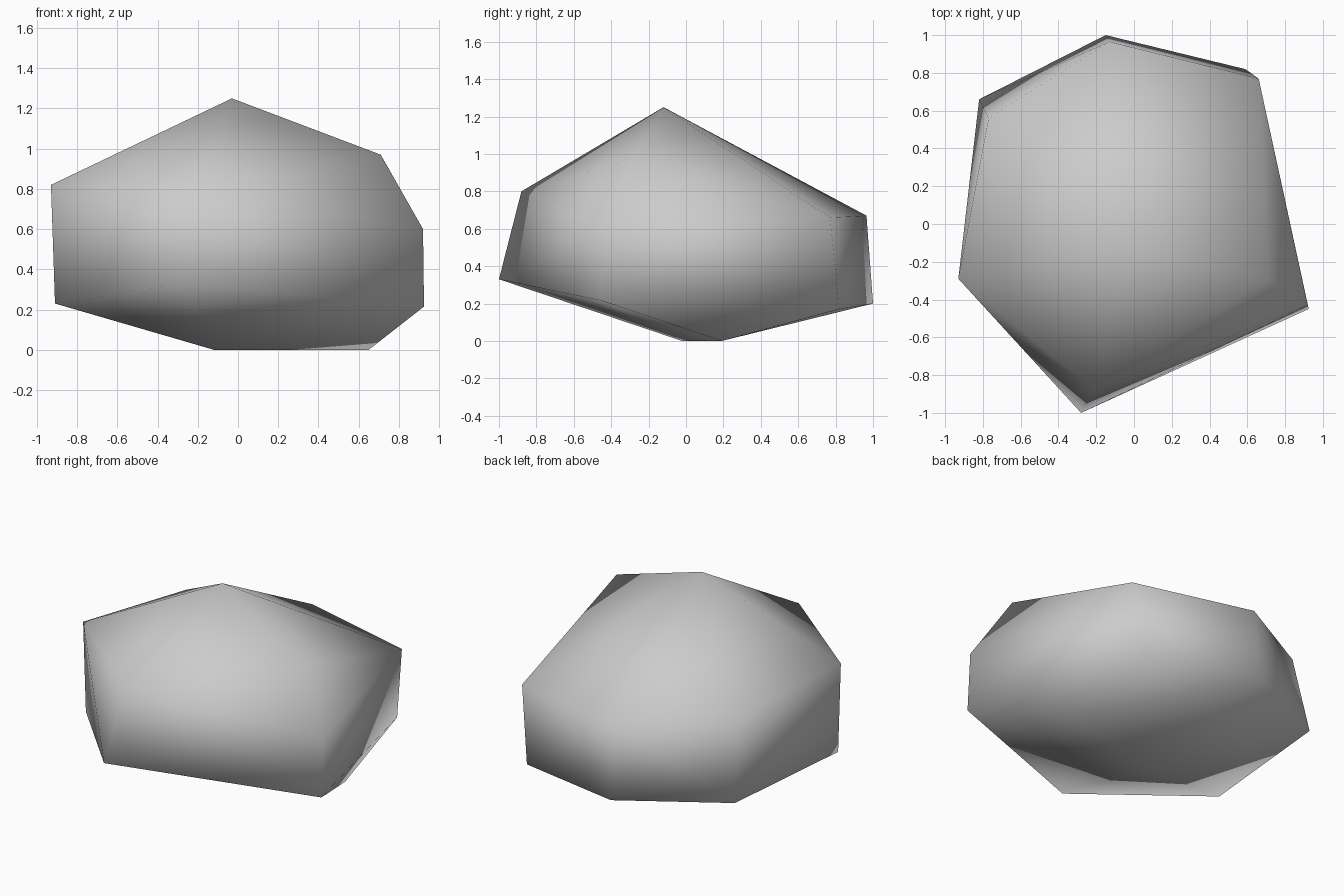
import bpy
import bmesh
from mathutils import Vector

# Remove the default cube only
default_cube = bpy.data.objects.get("Cube")
if default_cube:
    bpy.data.objects.remove(default_cube, do_unlink=True)


def make_material(name, colour):
    material = bpy.data.materials.new(name)
    material.use_nodes = True
    material.diffuse_color = colour
    shader = next(node for node in material.node_tree.nodes if node.type == "BSDF_PRINCIPLED")
    shader.inputs["Base Color"].default_value = colour
    shader.inputs["Roughness"].default_value = 0.8
    return material


# Corner points of the boulder, grouped by level
peak = [(-0.03, -0.12, 1.25)]
shoulder = [
    (-0.21, -0.88, 0.80),
    (0.71, -0.29, 0.97),
    (0.92, -0.43, 0.60),
    (0.66, 0.77, 0.66),
    (-0.13, 0.965, 0.67),
    (-0.77, 0.56, 0.75),
    (-0.93, -0.29, 0.82),
]
belly = [
    (-0.28, -1, 0.33),
    (0.925, -0.45, 0.215),
    (0.59, 0.82, 0.17),
    (-0.15, 1, 0.20),
    (-0.82, 0.66, 0.23),
    (-0.91, -0.29, 0.23),
]
foot = [(0.65, 0.19, 0), (-0.12, -0.02, 0)]


def build_boulder(name, levels, material):
    """Wrap a faceted skin around the corner points and shade it smooth."""
    bm = bmesh.new()
    for level in levels:
        for point in level:
            bm.verts.new(Vector(point))
    hull = bmesh.ops.convex_hull(bm, input=bm.verts[:], use_existing_faces=False)
    loose = [v for v in hull["geom_interior"] if isinstance(v, bmesh.types.BMVert)]
    if loose:
        bmesh.ops.delete(bm, geom=loose, context="VERTS")
    bmesh.ops.recalc_face_normals(bm, faces=bm.faces[:])
    for face in bm.faces:
        face.smooth = True
    mesh = bpy.data.meshes.new(name)
    bm.to_mesh(mesh)
    bm.free()
    mesh.materials.append(material)
    boulder = bpy.data.objects.new(name, mesh)
    bpy.context.scene.collection.objects.link(boulder)
    return boulder


stone_grey = make_material("stone_grey", (0.6, 0.6, 0.6, 1))
build_boulder("boulder", (peak, shoulder, belly, foot), stone_grey)
